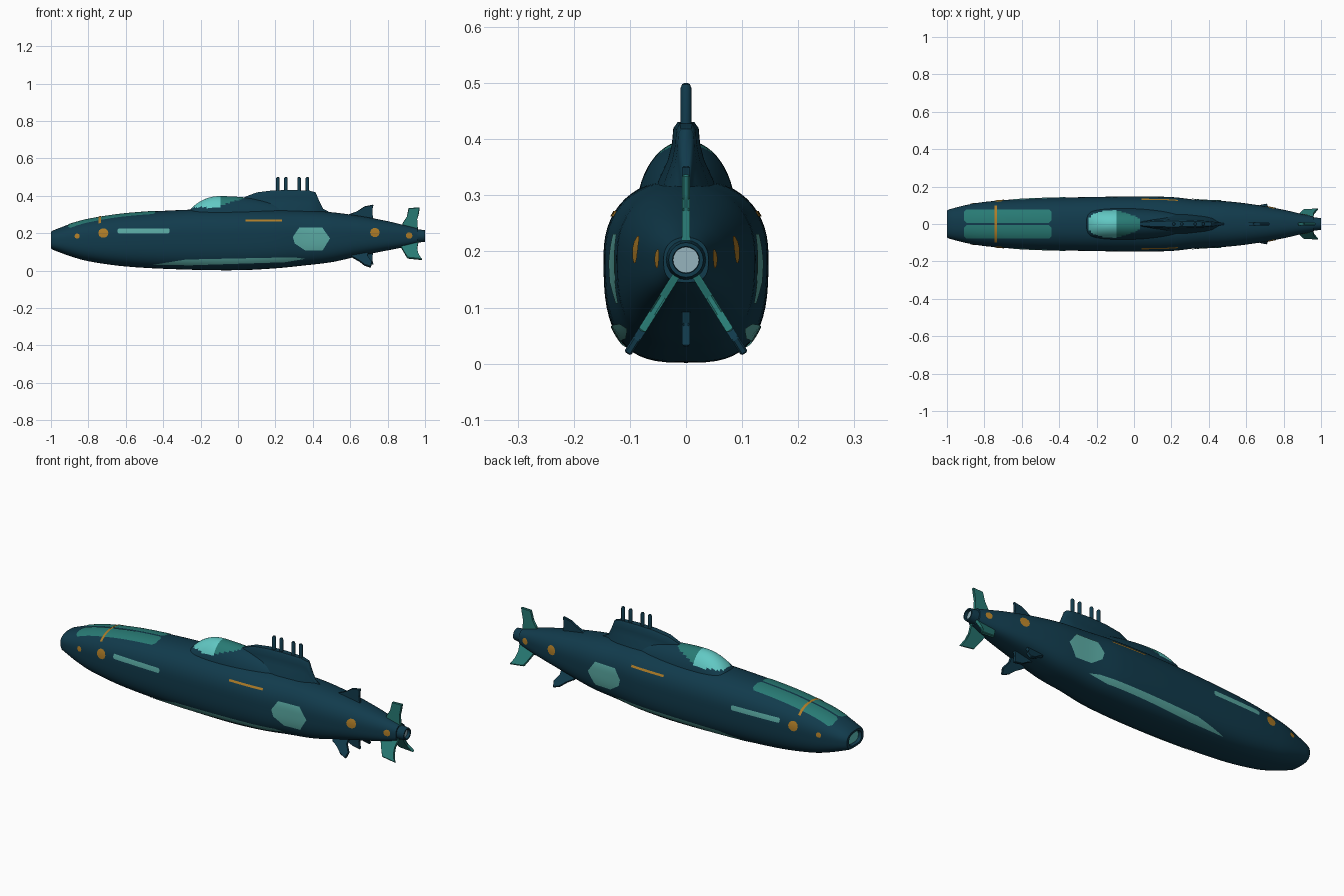
import bpy, bmesh, math
from mathutils import Vector

if "Cube" in bpy.data.objects:
    bpy.data.objects.remove(bpy.data.objects["Cube"])


def material(name, rgb):
    m = bpy.data.materials.new(name)
    m.diffuse_color = (*rgb, 1)
    m.use_nodes = True
    m.node_tree.nodes["Principled BSDF"].inputs["Base Color"].default_value = m.diffuse_color
    return m


NAVY = material("deep sea blue", (0.0056, 0.043, 0.072))
TEAL = material("teal", (0.021, 0.195, 0.175))
CYAN = material("glass cyan", (0.12, 0.58, 0.55))
PANEL = material("pale teal", (0.102, 0.40, 0.365))
ORANGE = material("amber", (0.42, 0.20, 0.02))
PALE = material("pale grey", (0.305, 0.456, 0.515))

# Hull stations: x, half width, bottom, widest height, top
HULL = [(-1, .075, .115, .165, .21), (-.9, .101, .078, .168, .248), (-.8, .118, .05, .172, .275),
        (-.6, .134, .022, .18, .305), (-.3, .143, .006, .187, .324), (0, .147, .002, .19, .33),
        (.2, .144, .012, .19, .328), (.35, .128, .027, .19, .322), (.5, .121, .045, .19, .312),
        (.65, .103, .078, .188, .292), (.8, .076, .108, .186, .264), (.9, .053, .128, .185, .24),
        (.96, .04, .145, .185, .225)]


def station(x):
    """Smoothly interpolated hull station at x."""
    x = min(max(x, HULL[0][0]), HULL[-1][0])
    i = next(k for k in range(len(HULL) - 1) if x <= HULL[k + 1][0])
    a, b = HULL[i], HULL[i + 1]
    p, q = HULL[max(i - 1, 0)], HULL[min(i + 2, len(HULL) - 1)]
    d = b[0] - a[0]
    t = (x - a[0]) / d
    out = []
    for k in range(1, 5):
        m0 = (b[k] - p[k]) / (b[0] - p[0]) * d
        m1 = (q[k] - a[k]) / (q[0] - a[0]) * d
        out.append((2*t**3 - 3*t*t + 1) * a[k] + (t**3 - 2*t*t + t) * m0
                   + (3*t*t - 2*t**3) * b[k] + (t**3 - t*t) * m1)
    return out


N_UP, N_LOW = 2.3, 3.0


def side_y(x, z):
    w, lo, c, hi = station(x)
    t, n = ((z - c) / (hi - c), N_UP) if z > c else ((c - z) / (c - lo), N_LOW)
    return w * max(0, 1 - min(t, 1)**n)**(1 / n)


def top_z(x, y):
    w, lo, c, hi = station(x)
    return c + (hi - c) * max(0, 1 - min(abs(y) / w, 1)**N_UP)**(1 / N_UP)


def ring_at(x, scale=1, count=56, px=None):
    w, lo, c, hi = station(x)
    pts = []
    for i in range(count):
        a = 2 * math.pi * i / count
        ca, sa = math.cos(a), math.sin(a)
        n, h = (N_UP, hi - c) if sa >= 0 else (N_LOW, c - lo)
        y = math.copysign(abs(ca)**(2 / n), ca) * w * scale
        z = c + math.copysign(abs(sa)**(2 / n), sa) * h * scale
        pts.append((x if px is None else px, y, z))
    return pts


def finish(name, bm, mats, smooth=True, recalc=True):
    if recalc:
        bmesh.ops.recalc_face_normals(bm, faces=bm.faces)
    me = bpy.data.meshes.new(name)
    bm.to_mesh(me)
    bm.free()
    ob = bpy.data.objects.new(name, me)
    bpy.context.collection.objects.link(ob)
    for m in mats:
        me.materials.append(m)
    if smooth:
        bpy.ops.object.select_all(action='DESELECT')
        ob.select_set(True)
        bpy.context.view_layer.objects.active = ob
        bpy.ops.object.shade_smooth_by_angle(angle=math.radians(40))
    return ob


def loft(name, rings, mats, rule=None):
    bm = bmesh.new()
    vs = [[bm.verts.new(p) for p in r] for r in rings]
    n = len(rings[0])
    for a, b in zip(vs, vs[1:]):
        for i in range(n):
            bm.faces.new((a[i], a[(i + 1) % n], b[(i + 1) % n], b[i]))
    bm.faces.new(vs[0])
    bm.faces.new(vs[-1])
    if rule:
        for f in bm.faces:
            f.material_index = rule(f.calc_center_median(), f)
    return finish(name, bm, mats)


# Hull with a recessed nose window
rings = [ring_at(-1, .62, px=-.985), ring_at(-1, .7, px=-1), ring_at(-1, .93, px=-1)]
rings += [ring_at(-.992 + 1.952 * i / 70) for i in range(71)]
loft("hull", rings, [NAVY, CYAN], lambda c, f: int(len(f.verts) > 4 and c.x < 0))


# Stern nozzle with a pale disc inside its rim
def circle(x, r, z=.185, n=20):
    return [(x, r * math.cos(2*math.pi*i/n), z + r * math.sin(2*math.pi*i/n)) for i in range(n)]


loft("stern_nozzle", [circle(.93, .038), circle(.985, .033), circle(1, .031), circle(1, .024), circle(.985, .023)],
     [NAVY, PALE], lambda c, f: int(len(f.verts) > 4 and c.x > .97))


# Canopy fairing: x, half width, top; glass in front, teal behind
def dome(x, w, top, base=.27, n=28, e=2.0):
    return [(x, w * math.copysign(abs(math.cos(a))**(2/e), math.cos(a)), base + (top - base) * math.sin(a)**(2/e))
            for a in (math.pi * i / n for i in range(n + 1))]


def canopy_top(x):
    t = (x + .1) / (.17 if x < -.1 else .45)
    return .30 + .098 * max(0, 1 - t * t)**.75


def canopy_rule(c, f):
    if c.x < -.09 and c.z > .338:
        return 1
    return 2 if c.x < .03 and c.z > .35 + max(0, c.x + .09) * .3 else 0


rings = []
for i in range(49):
    x = -.268 + .60 * i / 48
    rings.append(dome(x, .088 * (1 - (abs(x + .05) / .40)**2)**.5, canopy_top(x)))
loft("canopy_fairing", rings, [NAVY, CYAN, TEAL], canopy_rule)

# Conning tower: wide foot, narrow slab above
SAIL_SECTION = [(1, 0), (.85, .3), (.55, .55), (.42, .75), (.38, .93), (.25, 1)]
rings = []
for x, w, top in [(.0, .012, .375), (.04, .035, .395), (.1, .052, .418), (.18, .06, .428), (.28, .058, .431),
                  (.38, .045, .428), (.415, .036, .418), (.435, .028, .37), (.455, .02, .33), (.49, .008, .312)]:
    half = [(x, w * s, .28 + (top - .28) * t) for s, t in SAIL_SECTION]
    rings.append(half + [(px, -py, pz) for px, py, pz in reversed(half)])
loft("conning_tower", rings, [NAVY])

# Masts
for i, x in enumerate((.213, .256, .327, .371)):
    bm = bmesh.new()
    prof = [(.41, .0095), (.492, .0095), (.498, .007), (.5, .003)]
    vs = [[bm.verts.new((x + r * math.cos(a), r * math.sin(a), z))
           for a in (2 * math.pi * k / 12 for k in range(12))] for z, r in prof]
    for a, b in zip(vs, vs[1:]):
        for k in range(12):
            bm.faces.new((a[k], a[(k + 1) % 12], b[(k + 1) % 12], b[k]))
    bm.faces.new(vs[0])
    bm.faces.new(vs[-1])
    finish(f"mast_{i + 1}", bm, [NAVY])


# Fins: outline in (x, distance from hull axis), turned about the axis
def fin(name, outline, degrees, mat, thick=.014):
    a = math.radians(degrees)
    out, across = Vector((0, math.cos(a), math.sin(a))), Vector((0, -math.sin(a), math.cos(a)))
    bm = bmesh.new()
    sides = []
    for s in (-.5, .5):
        sides.append([bm.verts.new(Vector((x, 0, .185)) + out * r + across * s * thick) for x, r in outline])
    n = len(outline)
    for i in range(n):
        bm.faces.new((sides[0][i], sides[0][(i + 1) % n], sides[1][(i + 1) % n], sides[1][i]))
    for s in sides:
        bm.faces.new(s)
    bmesh.ops.bevel(bm, geom=bm.edges[:], offset=.003, segments=1, affect='EDGES')
    finish(name, bm, [mat], smooth=False)


FORE = [(.57, .07), (.59, .115), (.64, .13), (.675, .158), (.725, .168), (.715, .125), (.73, .07)]
FORE_LOW = [(.58, .07), (.61, .135), (.65, .155), (.675, .185), (.71, .198), (.718, .165), (.69, .13), (.70, .07)]
AFT = [(.87, .02), (.88, .07), (.905, .10), (.912, .15), (.972, .152), (.965, .11), (.955, .09), (.965, .02)]
AFT_LOW = [(.86, .02), (.87, .07), (.89, .10), (.905, .14), (.985, .15), (.96, .11), (.955, .08), (.97, .02)]
fin("upper_fore_fin", FORE, 90, NAVY)
fin("keel_fin", [(x, r * .92) for x, r in FORE], -90, NAVY)
fin("upper_stern_fin", AFT, 90, TEAL)
for side, deg in (("left", -58), ("right", -122)):
    fin(f"{side}_lower_fore_fin", FORE_LOW, deg, NAVY)
    fin(f"{side}_lower_stern_fin", AFT_LOW, deg, TEAL)


# Thin plates that follow the hull; outline is (x, z) on the sides or (x, y) on top
def plate(name, outline, mat, where, lift=.0025):
    bm = bmesh.new()
    bm.faces.new([bm.verts.new((u, v, 0)) for u, v in outline])
    for axis, step in ((0, .02), (1, .008)):
        vals = [p[axis] for p in outline]
        k = math.ceil(min(vals) / step)
        while k * step < max(vals):
            co, no = [0, 0, 0], [0, 0, 0]
            co[axis], no[axis] = k * step, 1
            bmesh.ops.bisect_plane(bm, geom=bm.verts[:] + bm.edges[:] + bm.faces[:], plane_co=co, plane_no=no)
            k += 1
    for v in bm.verts:
        x, t = v.co.x, v.co.y
        if where == 0:
            v.co = (x, t, top_z(x, t) + lift)
        else:
            slope = (side_y(x, t + .002) - side_y(x, t - .002)) / .004
            g = lift / math.hypot(1, slope)
            v.co = (x, where * (side_y(x, t) + g), t - slope * g)
    bm.normal_update()
    want = Vector((0, where, 0 if where else 1))
    flip = [f for f in bm.faces if f.normal.dot(want) < 0]
    bmesh.ops.reverse_faces(bm, faces=flip)
    finish(name, bm, [mat], recalc=False)


def oval(x, z, rx, rz, n=10):
    return [(x + rx * math.cos(2*math.pi*i/n), z + rz * math.sin(2*math.pi*i/n)) for i in range(n)]


def box(x0, x1, v0, v1, c=0.0):
    if not c:
        return [(x0, v0), (x1, v0), (x1, v1), (x0, v1)]
    return [(x0 + c, v0), (x1 - c, v0), (x1, v0 + c), (x1, v1 - c), (x1 - c, v1), (x0 + c, v1),
            (x0, v1 - c), (x0, v0 + c)]


HATCH = [(.293, .18), (.328, .23), (.45, .23), (.492, .172), (.452, .108), (.36, .108), (.303, .145)]
CHINE = [(-.46, .032), (-.25, .03), (.25, .046), (.36, .064), (.3, .072), (-.1, .064), (-.28, .06)]
for name, s in (("left", -1), ("right", 1)):
    plate(f"{name}_hatch", HATCH, PANEL, s, .004)
    plate(f"{name}_side_window", box(-.645, -.365, .199, .224, .006), PANEL, s)
    plate(f"{name}_chine_strip", CHINE, PANEL, s)
    plate(f"{name}_amber_line", box(.04, .235, .261, .271), ORANGE, s)
    for i, (x, z, r) in enumerate([(-.72, .2, .027), (-.86, .184, .014), (.732, .203, .026), (.915, .187, .018)]):
        plate(f"{name}_lamp_{i + 1}", oval(x, z, r, r * .95), ORANGE, s)
    # Deck panels
    plate(f"{name}_deck_panel", box(-.91, -.44, *sorted((s * .006, s * .078)), .014), TEAL, 0)
plate("deck_band", box(-.745, -.732, -.1, .1), ORANGE, 0, .0045)
